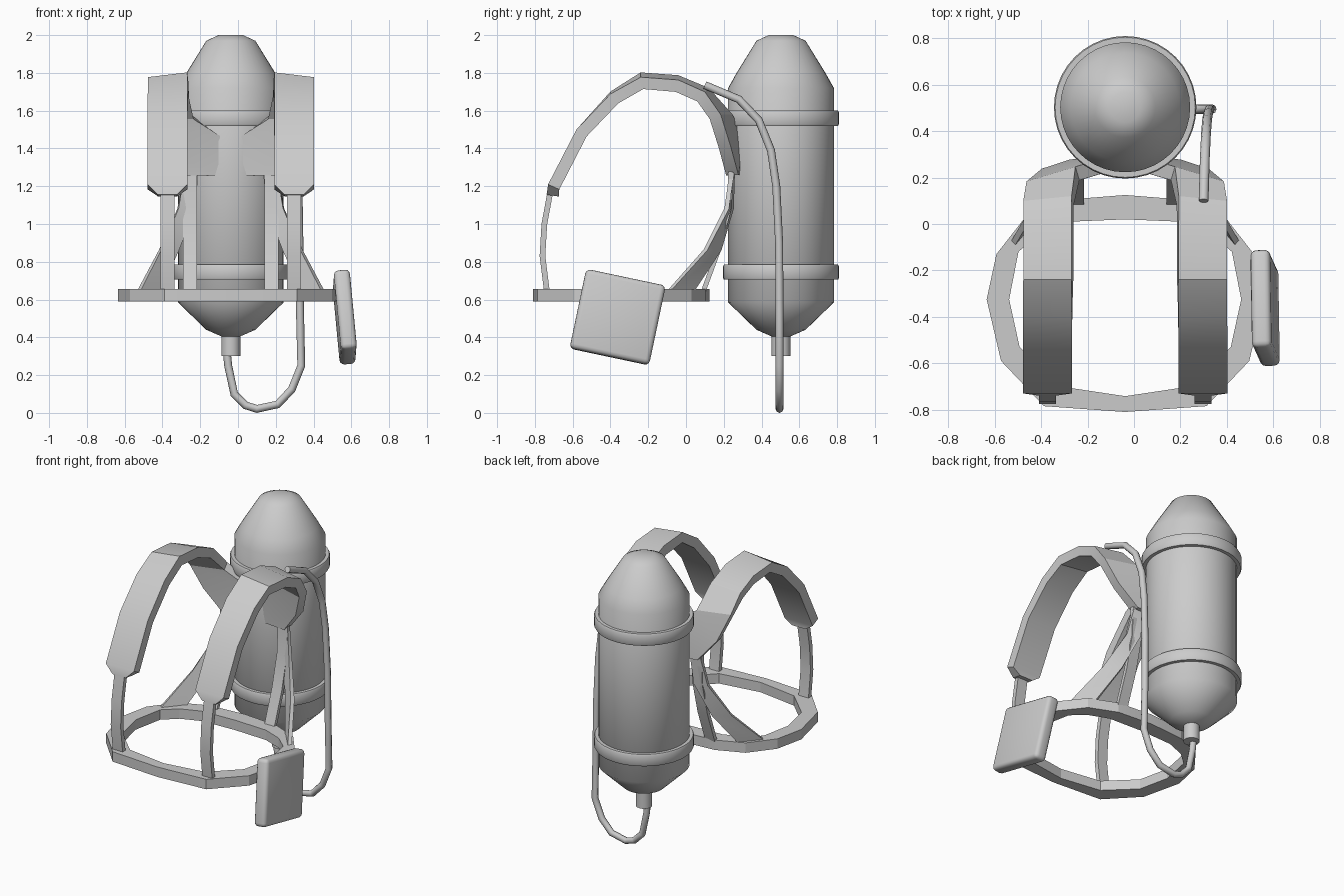
import bpy
import bmesh
from math import radians, sin, cos, pi
from mathutils import Vector, Euler

if "Cube" in bpy.data.objects:
    bpy.data.objects.remove(bpy.data.objects["Cube"])

CX = -0.038      # centre line of harness and tank
TANK_Y = 0.503

grey = bpy.data.materials.new("plain_grey")
grey.use_nodes = True
colour = (0.6, 0.6, 0.6, 1)
grey.diffuse_color = colour
grey.node_tree.nodes["Principled BSDF"].inputs["Base Color"].default_value = colour


def finish(bm, name, angle=30):
    """Turn a bmesh into a shaded, coloured object."""
    bmesh.ops.recalc_face_normals(bm, faces=bm.faces)
    mesh = bpy.data.meshes.new(name)
    bm.to_mesh(mesh)
    bm.free()
    obj = bpy.data.objects.new(name, mesh)
    bpy.context.collection.objects.link(obj)
    mesh.materials.append(grey)
    bpy.ops.object.select_all(action='DESELECT')
    obj.select_set(True)
    bpy.context.view_layer.objects.active = obj
    bpy.ops.object.shade_smooth_by_angle(angle=radians(angle))
    return obj


def bridge(bm, rings, closed=False):
    """Join rings of vertices with quads; cap the ends if open."""
    pairs = list(zip(rings, rings[1:]))
    if closed:
        pairs.append((rings[-1], rings[0]))
    for a, b in pairs:
        for i in range(len(a)):
            j = (i + 1) % len(a)
            bm.faces.new((a[i], a[j], b[j], b[i]))
    if not closed:
        bm.faces.new(rings[0])
        bm.faces.new(rings[-1])


def lathe(name, profile, sides=40, angle=50):
    bm = bmesh.new()
    rings = [[bm.verts.new((CX + r * cos(2 * pi * i / sides),
                            TANK_Y + r * sin(2 * pi * i / sides), z))
              for i in range(sides)] for r, z in profile]
    bridge(bm, rings)
    return finish(bm, name, angle)


def ribbon(name, stations, thick):
    """Mirrored pair of bands; station = offset, y, z, half width, width slope y, z."""
    for side, label in ((1, "left"), (-1, "right")):
        bm = bmesh.new()
        pts = [Vector(s[:3]) for s in stations]
        rings = []
        for i, s in enumerate(stations):
            tangent = pts[min(i + 1, len(pts) - 1)] - pts[max(i - 1, 0)]
            wide = Vector((1, s[4], s[5])).normalized()
            inward = wide.cross(tangent).normalized() * -thick
            corners = [pts[i] - wide * s[3], pts[i] + wide * s[3]]
            corners += [corners[1] + inward, corners[0] + inward]
            rings.append([bm.verts.new((CX + side * c.x, c.y, c.z)) for c in corners])
        bridge(bm, rings)
        finish(bm, label + "_" + name, 25)


# Tank body, collars and nozzle
lathe("tank", [(0.05, 0.405), (0.13, 0.44), (0.28, 0.585), (0.28, 1.72),
               (0.235, 1.80), (0.13, 1.97), (0.065, 2.0)])
for name, low in (("lower_collar", 0.705), ("upper_collar", 1.52)):
    lathe(name, [(0.27, low), (0.302, low), (0.307, low + 0.01),
                 (0.307, low + 0.07), (0.302, low + 0.08), (0.27, low + 0.08)])
lathe("nozzle", [(0.05, 0.3), (0.05, 0.43)], 16)

# Padded shoulder straps, tapering into the back plates
ribbon("shoulder_strap", [
    (0.335, -0.738, 1.155, 0.05, 0, 0),
    (0.335, -0.73, 1.21, 0.105, 0, 0),
    (0.335, -0.58, 1.50, 0.105, 0, 0),
    (0.335, -0.40, 1.695, 0.105, 0, -0.06),
    (0.335, -0.24, 1.79, 0.105, 0, -0.12),
    (0.335, -0.04, 1.775, 0.105, 0, -0.12),
    (0.335, 0.11, 1.71, 0.105, -0.1, -0.1),
    (0.32, 0.215, 1.58, 0.11, -0.3, 0),
    (0.20, 0.27, 1.43, 0.165, -0.2, -0.15),
    (0.165, 0.285, 1.26, 0.075, -0.1, 0)], 0.065)

# Webbing from pads and plates down to the belt
ribbon("front_webbing", [
    (0.335, -0.75, 0.63, 0.037, 0, 0),
    (0.335, -0.775, 0.83, 0.037, 0, 0),
    (0.335, -0.765, 1.0, 0.037, 0, 0),
    (0.335, -0.73, 1.19, 0.037, 0, 0)], 0.03)
ribbon("back_webbing", [
    (0.215, 0.25, 1.3, 0.037, 0, 0),
    (0.215, 0.24, 1.08, 0.037, 0, 0),
    (0.215, 0.185, 0.86, 0.037, 0, 0),
    (0.215, 0.10, 0.63, 0.037, 0, 0)], 0.025)
ribbon("side_webbing", [
    (0.205, 0.26, 1.3, 0.037, 0, 0),
    (0.24, 0.24, 1.08, 0.045, -0.3, 0),
    (0.335, 0.15, 0.86, 0.06, -0.8, 0),
    (0.45, -0.03, 0.63, 0.085, -1.2, 0)], 0.025)

# Waist belt: outer and inner outlines, one half mirrored
outer = [(0, -0.81), (0.35, -0.785), (0.535, -0.59), (0.597, -0.325),
         (0.555, -0.13), (0.43, 0.03), (0.25, 0.105), (0, 0.125)]
inner = [(0, -0.742), (0.28, -0.70), (0.455, -0.53), (0.5, -0.325),
         (0.46, -0.12), (0.37, -0.04), (0.24, 0.01), (0, 0.02)]
bm = bmesh.new()
halves = list(zip(outer, inner))
loop = halves + [((-o[0], o[1]), (-n[0], n[1])) for o, n in halves[-2:0:-1]]
belt_rings = []
for o, n in loop:
    belt_rings.append([bm.verts.new((CX + x, y, z)) for (x, y), z in
                       ((o, 0.59), (o, 0.657), (n, 0.657), (n, 0.59))])
bridge(bm, belt_rings, closed=True)
finish(bm, "waist_belt", 10)

# Rounded pouch hanging on the left hip
bm = bmesh.new()
bmesh.ops.create_cube(bm, size=1)
bmesh.ops.scale(bm, vec=(0.085, 0.43, 0.43), verts=bm.verts)
bmesh.ops.bevel(bm, geom=bm.edges[:], offset=0.025, segments=3,
                profile=0.5, affect='EDGES')
turn = Euler((radians(-12), radians(-5), radians(2))).to_matrix()
bmesh.ops.rotate(bm, matrix=turn, verts=bm.verts)
bmesh.ops.translate(bm, vec=(0.565, -0.362, 0.507), verts=bm.verts)
finish(bm, "hip_pouch", 40)

# Hose looping from the nozzle up to the left shoulder
hose_path = [(-0.06, 0.495, 0.33), (-0.052, 0.495, 0.25), (-0.02, 0.495, 0.1),
             (0.04, 0.495, 0.04), (0.10, 0.495, 0.021), (0.21, 0.495, 0.045),
             (0.285, 0.495, 0.125), (0.335, 0.495, 0.25), (0.328, 0.495, 0.55),
             (0.325, 0.493, 0.9), (0.32, 0.478, 1.2), (0.315, 0.45, 1.39),
             (0.31, 0.385, 1.55), (0.305, 0.28, 1.66), (0.30, 0.10, 1.735)]
curve = bpy.data.curves.new("hose", 'CURVE')
curve.dimensions = '3D'
curve.bevel_depth = 0.021
curve.bevel_resolution = 2
curve.use_fill_caps = True
spline = curve.splines.new('POLY')
spline.points.add(len(hose_path) - 1)
for point, co in zip(spline.points, hose_path):
    point.co = (*co, 1)
spline.use_smooth = True
curve.materials.append(grey)
bpy.context.collection.objects.link(bpy.data.objects.new("hose", curve))
